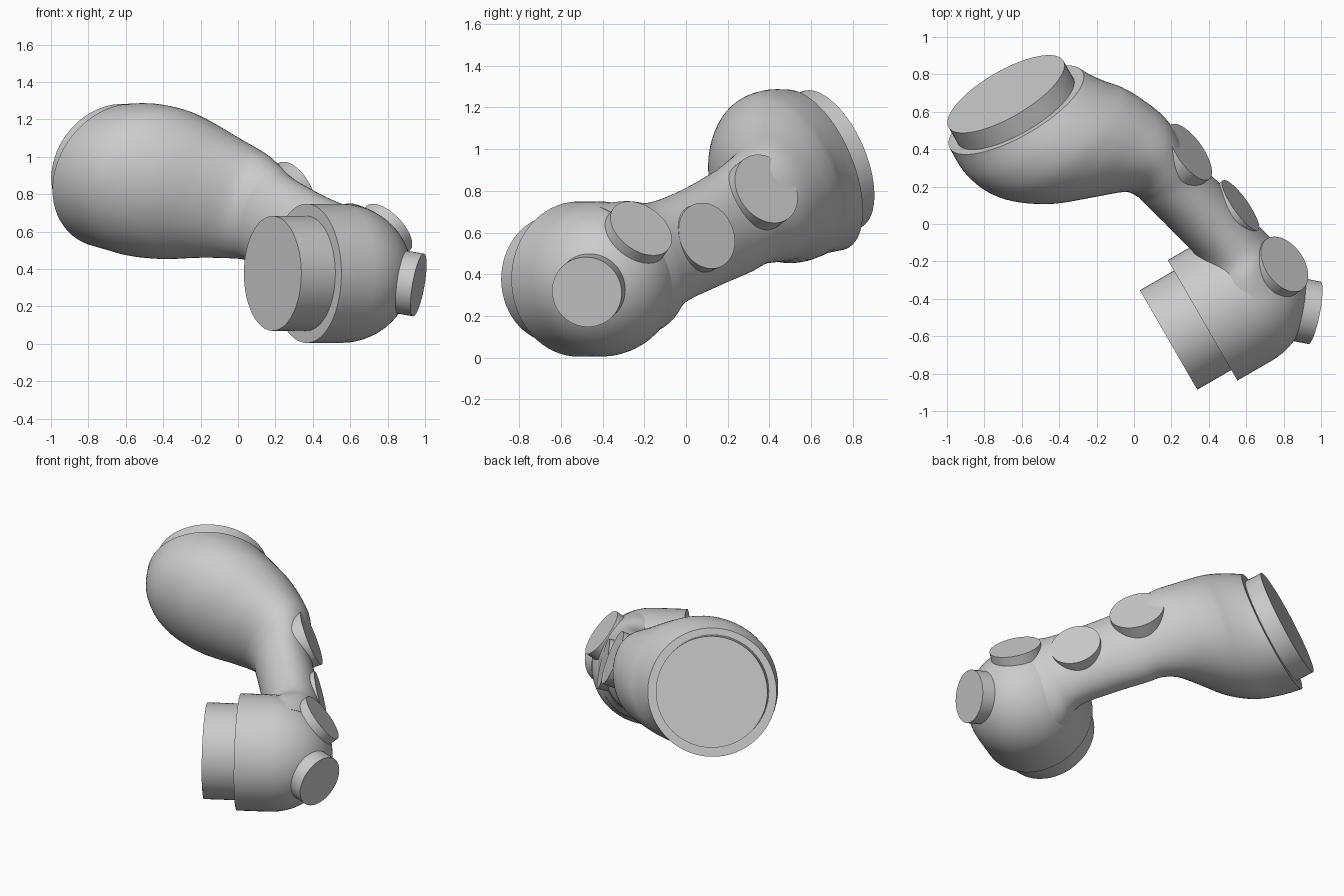
import bpy, bmesh
from math import sin, cos, pi, radians
from mathutils import Vector

cube = bpy.data.objects.get("Cube")
if cube:
    bpy.data.objects.remove(cube)

grey = bpy.data.materials.new("plain grey")
grey.use_nodes = True
colour = (0.6, 0.6, 0.6, 1)
grey.diffuse_color = colour
grey.node_tree.nodes["Principled BSDF"].inputs["Base Color"].default_value = colour

SIDES = 64


def finish(name, bm):
    """Turn a bmesh into a smooth object with sharp rims."""
    bmesh.ops.recalc_face_normals(bm, faces=bm.faces)
    mesh = bpy.data.meshes.new(name)
    bm.to_mesh(mesh)
    bm.free()
    mesh.materials.append(grey)
    obj = bpy.data.objects.new(name, mesh)
    bpy.context.collection.objects.link(obj)
    bpy.ops.object.select_all(action="DESELECT")
    obj.select_set(True)
    bpy.context.view_layer.objects.active = obj
    bpy.ops.object.shade_smooth_by_angle(angle=radians(40))
    return obj


def skin(name, rings):
    """Bridge a series of point rings and cap both ends."""
    bm = bmesh.new()
    loops = [[bm.verts.new(p) for p in ring] for ring in rings]
    for a, b in zip(loops, loops[1:]):
        for i in range(SIDES):
            j = (i + 1) % SIDES
            bm.faces.new((a[i], a[j], b[j], b[i]))
    bm.faces.new(loops[0])
    bm.faces.new(loops[-1])
    return finish(name, bm)


def ellipse(centre, across, up, width, height):
    turns = [2 * pi * i / SIDES for i in range(SIDES)]
    return [centre + across * width * cos(t) + up * height * sin(t) for t in turns]


def lathe(name, start, axis, profile):
    """Revolve (distance, radius) pairs about an axis."""
    axis = Vector(axis).normalized()
    across = axis.orthogonal().normalized()
    up = axis.cross(across)
    start = Vector(start)
    return skin(name, [ellipse(start + axis * s, across, up, r, r) for s, r in profile])


def spline(a, b, c, d, t):
    return 0.5 * (2 * b + (c - a) * t + (2 * a - 5 * b + 4 * c - d) * t * t
                  + (3 * b - a - 3 * c + d) * t ** 3)


# Arm sections: x, y, z, half width, half height, heading in degrees
PITCH = radians(-20)
sections = [
    (-.63, .61, .9, .41, .41, -60),
    (-.55, .52, .89, .43, .42, -53),
    (-.43, .45, .86, .43, .42, -47),
    (-.28, .42, .82, .38, .39, -37),
    (-.11, .41, .78, .3, .34, -29),
    (.04, .38, .74, .23, .3, -28),
    (.13, .3, .7, .19, .27, -37),
    (.2, .22, .65, .18, .26, -50),
    (.36, .06, .57, .18, .25, -51),
    (.5, -.1, .5, .18, .26, -51),
    (.53, -.21, .45, .24, .32, -51),
    (.57, -.36, .4, .31, .35, -51),
]


def arm_ring(x, y, z, width, height, heading):
    h = radians(heading)
    travel = Vector((cos(h) * cos(PITCH), sin(h) * cos(PITCH), sin(PITCH)))
    across = Vector((-sin(h), cos(h), 0))
    return ellipse(Vector((x, y, z)), across, travel.cross(across), width, height)


rings = []
STEPS = 6
last = len(sections) - 1
for k in range(last):
    near = [sections[min(max(k + o, 0), last)] for o in (-1, 0, 1, 2)]
    for s in range(STEPS):
        rings.append(arm_ring(*[spline(*v, s / STEPS) for v in zip(*near)]))
rings.append(arm_ring(*sections[last]))
skin("curved_arm", rings)

# Upper connector stub
upper_axis = Vector((-.47, .81, .35))
upper_face = Vector((-.685, .695, .95))
lathe("upper_connector", upper_face, -upper_axis, [(0, .355), (.25, .355)])

# Lower elbow with a domed back, and its connector stub
lower_axis = Vector((cos(pi / 6), sin(pi / 6), 0))
lower_face = Vector((.185, -.62, .377))
dome = [(.21, .372)]
for i in range(17):
    t = i / 16 * pi / 2 * .99
    dome.append((.42 + .385 * sin(t), .372 * cos(t)))
lathe("domed_elbow", lower_face, lower_axis, dome)
lathe("lower_connector", lower_face, lower_axis, [(0, .307), (.3, .307)])

# Round buttons along the outer side: face centre, outward direction, radius
buttons = [
    ("upper_button", (.3, .385, .81), (.75, .53, .39), .178),
    ("middle_button", (.57, .1, .585), (.79, .56, .25), .163),
    ("elbow_button", (.805, -.215, .62), (.64, .45, .62), .165),
    ("end_button", (.965, -.475, .315), (.97, -.19, -.17), .17),
]
for name, face, outward, radius in buttons:
    lathe(name, face, -Vector(outward), [(0, radius), (.12, radius)])
